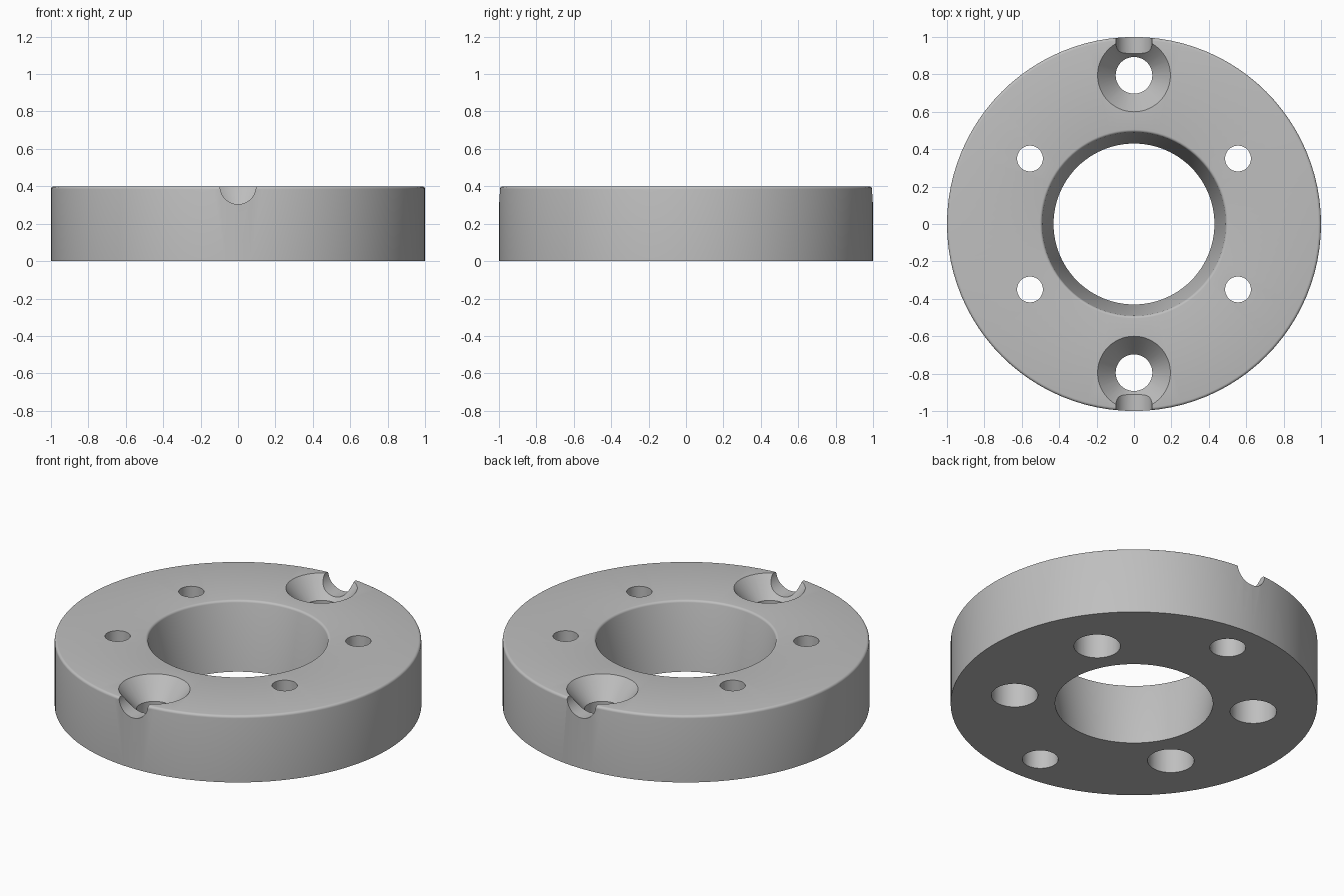
import bpy, bmesh, math
from mathutils import Matrix

cube = bpy.data.objects.get("Cube")
if cube:
    bpy.data.objects.remove(cube, do_unlink=True)

HEIGHT = 0.4

grey = bpy.data.materials.new("plain grey")
grey.use_nodes = True
colour = (0.52, 0.52, 0.52, 1)
grey.diffuse_color = colour
grey.node_tree.nodes["Principled BSDF"].inputs["Base Color"].default_value = colour


def lathe(name, profile, segments, location=(0, 0, 0), closed=False):
    """Revolve an (r, z) profile about z; open profiles get capped ends."""
    bm = bmesh.new()
    rings = []
    for r, z in profile:
        rings.append([bm.verts.new((r * math.cos(a), r * math.sin(a), z))
                      for a in (math.tau * i / segments for i in range(segments))])
    pairs = list(zip(rings, rings[1:]))
    if closed:
        pairs.append((rings[-1], rings[0]))
    else:
        bm.faces.new(rings[0])
        bm.faces.new(rings[-1])
    for low, high in pairs:
        for i in range(segments):
            j = (i + 1) % segments
            bm.faces.new((low[i], low[j], high[j], high[i]))
    bmesh.ops.recalc_face_normals(bm, faces=bm.faces)
    mesh = bpy.data.meshes.new(name)
    bm.to_mesh(mesh)
    bm.free()
    obj = bpy.data.objects.new(name, mesh)
    obj.location = location
    bpy.context.collection.objects.link(obj)
    mesh.materials.append(grey)
    return obj


def fillet(cr, cz, radius, start, end, steps=4):
    """Arc of profile points, angles in degrees."""
    angles = [math.radians(start + (end - start) * i / steps) for i in range(steps + 1)]
    return [(cr + radius * math.cos(a), cz + radius * math.sin(a)) for a in angles]


# Ring body: straight outer wall, tapered bore, rounded top edges
rim = 0.015
profile = [(0.43, 0), (1, 0)]
profile += fillet(1 - rim, HEIGHT - rim, rim, 0, 90)
profile += fillet(0.505, HEIGHT - rim, rim, 90, 170)
ring = lathe("ring_body", profile, 96, closed=True)

cutters = []
# Countersunk screw holes and the round notches running out to the rim
for side in (-1, 1):
    y = 0.795 * side
    sink = [(0.098, -0.1), (0.098, HEIGHT - 0.12), (0.195, HEIGHT), (0.195, HEIGHT + 0.1)]
    cutters.append(lathe("countersink_cutter", sink, 48, (0, y, 0)))
    notch = lathe("notch_cutter", [(0.096, 0), (0.096, 0.4)], 40)
    notch.data.transform(Matrix.Rotation(-side * math.pi / 2, 4, "X"))
    notch.location = (0, y, HEIGHT)
    cutters.append(notch)

# Four small holes, counterbored from underneath
for sx in (-1, 1):
    for sy in (-1, 1):
        bore = [(0.127, -0.1), (0.127, 0.2), (0.069, 0.2), (0.069, HEIGHT + 0.1)]
        cutters.append(lathe("counterbore_cutter", bore, 40, (0.556 * sx, 0.35 * sy, 0)))

# Cut the holes, then drop the cutters
bpy.context.view_layer.objects.active = ring
for cutter in cutters:
    cutter.hide_render = True
    mod = ring.modifiers.new("cut", "BOOLEAN")
    mod.operation = "DIFFERENCE"
    mod.solver = "EXACT"
    mod.object = cutter
    bpy.ops.object.modifier_apply(modifier=mod.name)
for cutter in cutters:
    bpy.data.objects.remove(cutter, do_unlink=True)

bpy.ops.object.select_all(action="DESELECT")
ring.select_set(True)
bpy.ops.object.shade_smooth_by_angle(angle=math.radians(30))
